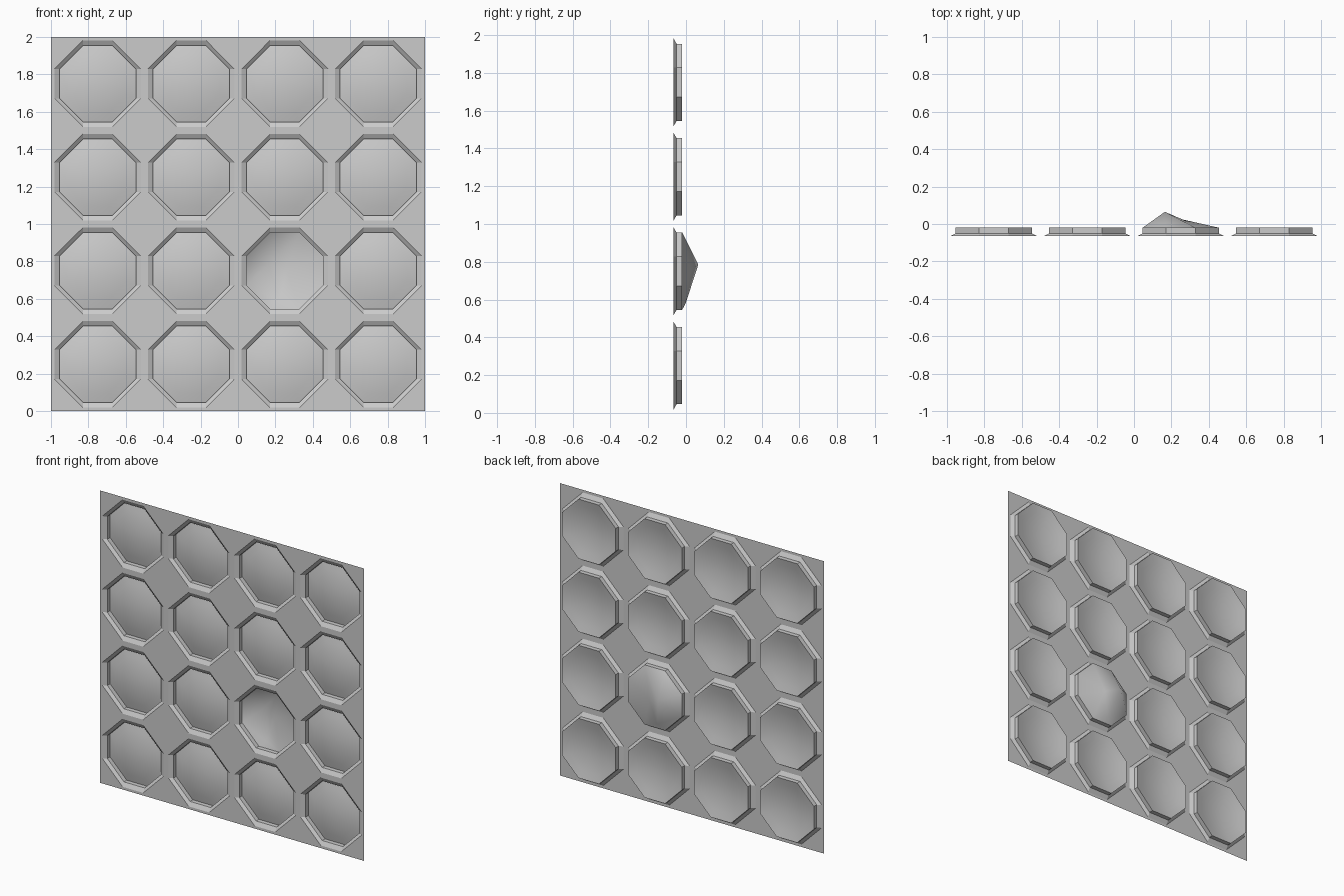
import bpy, bmesh

if "Cube" in bpy.data.objects:
    bpy.data.objects.remove(bpy.data.objects["Cube"])

grey = bpy.data.materials.new("plain_grey")
grey.diffuse_color = (0.6, 0.6, 0.6, 1)
grey.use_nodes = True
grey.node_tree.nodes["Principled BSDF"].inputs["Base Color"].default_value = grey.diffuse_color

FRONT, LIP, BACK = -0.065, -0.05, -0.02   # depths of sheet, bevel and recess
OUTER, INNER, FLAT = 0.232, 0.204, 0.078  # octagon half widths, half flat side
DOME = 0.03
DENTED = (2, 1)                           # column, row of the punched cell


def octagon(r, h):
    return [(r, h), (h, r), (-h, r), (-r, h), (-r, -h), (-h, -r), (h, -r), (r, -h)]


def ring(bm, pts, cx, cz, y):
    return [bm.verts.new((cx + x, y, cz + z)) for x, z in pts]


def bridge(bm, a, b):
    for k in range(8):
        n = (k + 1) % 8
        bm.faces.new((a[k], a[n], b[n], b[k]))


def finish(bm, name, smooth):
    bmesh.ops.remove_doubles(bm, verts=bm.verts, dist=0.0005)
    me = bpy.data.meshes.new(name)
    bm.to_mesh(me)
    bm.free()
    me.materials.append(grey)
    for p in me.polygons:
        p.use_smooth = smooth
    bpy.context.collection.objects.link(bpy.data.objects.new(name, me))


def add_frame(bm, cx, cz):
    # square sheet around the hole, bevelled lip and recess wall
    c = ring(bm, [(.25, .25), (-.25, .25), (-.25, -.25), (.25, -.25)], cx, cz, FRONT)
    o = ring(bm, octagon(OUTER, FLAT), cx, cz, FRONT)
    lip = ring(bm, octagon(INNER, FLAT), cx, cz, LIP)
    back = ring(bm, octagon(INNER, FLAT), cx, cz, BACK)
    for k in range(4):
        bm.faces.new((o[2 * k], c[k], o[2 * k + 1]))
        bm.faces.new((o[2 * k + 1], c[k], c[(k + 1) % 4], o[(2 * k + 2) % 8]))
    bridge(bm, o, lip)
    bridge(bm, lip, back)


def add_dome(bm, cx, cz):
    # shallow bulge towards the front, kept inside the recess
    prev = None
    for s in (1, 0.75, 0.5, 0.25):
        cur = ring(bm, octagon(INNER * s, FLAT * s), cx, cz, BACK - DOME * (1 - s * s))
        if prev:
            bridge(bm, prev, cur)
        prev = cur
    tip = bm.verts.new((cx, BACK - DOME, cz))
    for k in range(8):
        bm.faces.new((prev[k], prev[(k + 1) % 8], tip))


def add_dent(bm, cx, cz):
    # face pushed out backwards to an off-centre peak
    v = ring(bm, octagon(INNER, FLAT), cx, cz, BACK)
    P = bm.verts.new((cx - .085, 0.065, cz + .035))
    Q = bm.verts.new((cx + .01, 0.024, cz))
    R = bm.verts.new((cx - .03, 0.0, cz - .165))
    fans = ((P, (v[1], v[2], v[3], v[4], R, Q, v[1])),
            (Q, (R, v[6], v[7], v[0], v[1])),
            (R, (v[4], v[5], v[6])))
    for apex, rim in fans:
        for a, b in zip(rim, rim[1:]):
            bm.faces.new((a, b, apex))


frame, domes, dent = bmesh.new(), bmesh.new(), bmesh.new()
for i in range(4):
    for j in range(4):
        cx, cz = -0.75 + 0.5 * i, 0.25 + 0.5 * j
        add_frame(frame, cx, cz)
        if (i, j) == DENTED:
            add_dent(dent, cx, cz)
        else:
            add_dome(domes, cx, cz)

finish(frame, "panel_frame", False)
finish(domes, "domed_faces", True)
finish(dent, "dented_face", True)
